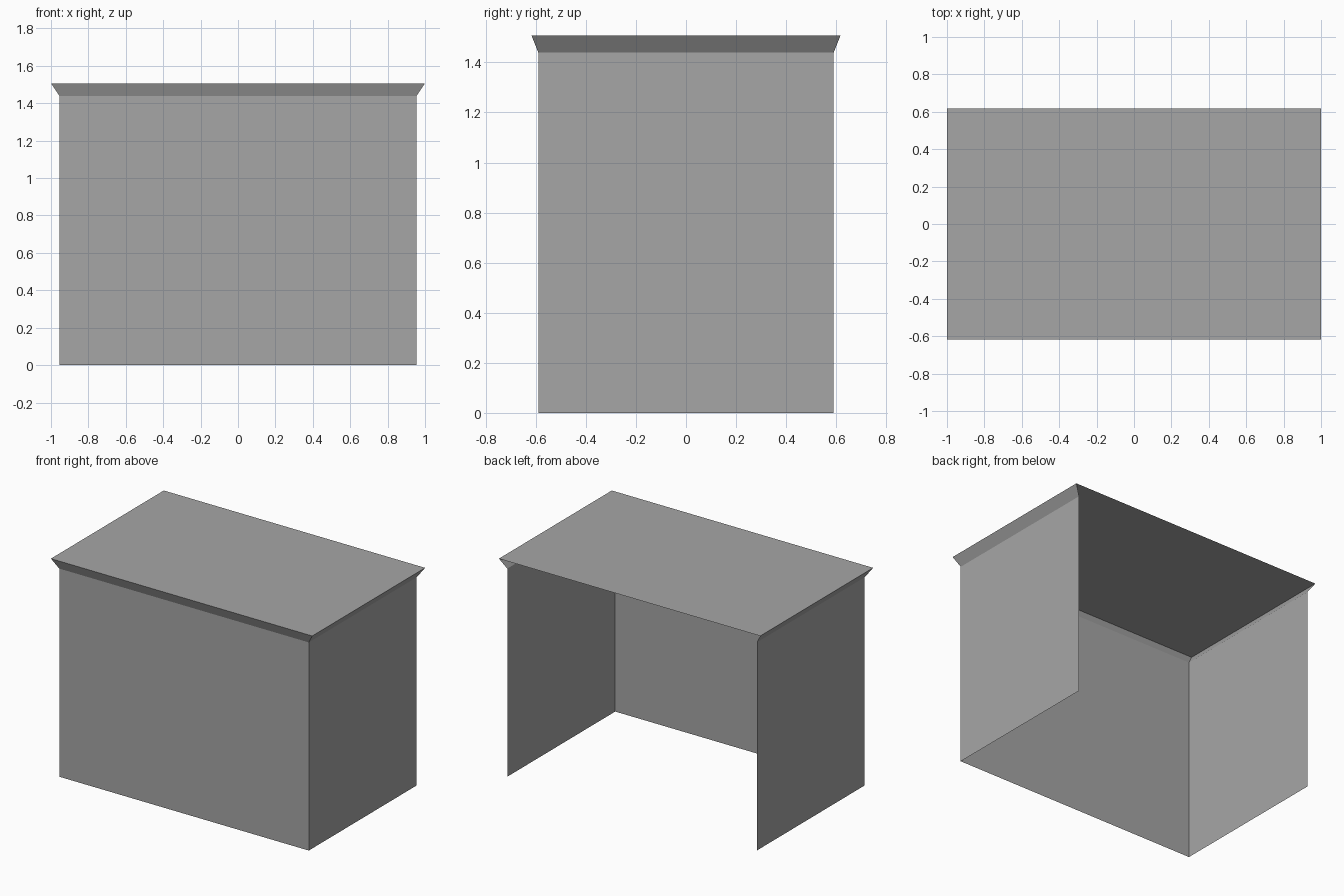
import bpy
import bmesh

cube = bpy.data.objects.get("Cube")
if cube:
    bpy.data.objects.remove(cube, do_unlink=True)

# One plain grey for the whole piece
grey = bpy.data.materials.new("plain grey")
colour = (0.38, 0.38, 0.38, 1)
grey.diffuse_color = colour
grey.use_nodes = True
for node in grey.node_tree.nodes:
    if node.type == 'BSDF_PRINCIPLED':
        node.inputs["Base Color"].default_value = colour

BODY = (0.955, 0.59)
RIM = (1.0, 0.617)
RIM_START, HEIGHT = 1.44, 1.507


def corners(half, z):
    """Back left, front left, front right, back right, seen from the front."""
    x, y = half
    return [(-x, y, z), (-x, -y, z), (x, -y, z), (x, y, z)]


def sheet(name, lower, upper):
    """Thin panel spanned between two edges."""
    bm = bmesh.new()
    verts = [bm.verts.new(p) for p in (*lower, *reversed(upper))]
    bm.faces.new(verts)
    mesh = bpy.data.meshes.new(name)
    bm.to_mesh(mesh)
    bm.free()
    mesh.materials.append(grey)
    obj = bpy.data.objects.new(name, mesh)
    bpy.context.collection.objects.link(obj)
    return obj


foot = corners(BODY, 0)
neck = corners(BODY, RIM_START)
rim = corners(RIM, HEIGHT)

# Three upright panels, each with a flared lip; the back stays open
for i, side in enumerate(("right", "front", "left")):
    sheet(side + "_panel", foot[i:i + 2], neck[i:i + 2])
    sheet(side + "_lip", neck[i:i + 2], rim[i:i + 2])

# Flat counter top across the lips
sheet("counter_top", rim[1:3], [rim[0], rim[3]])
